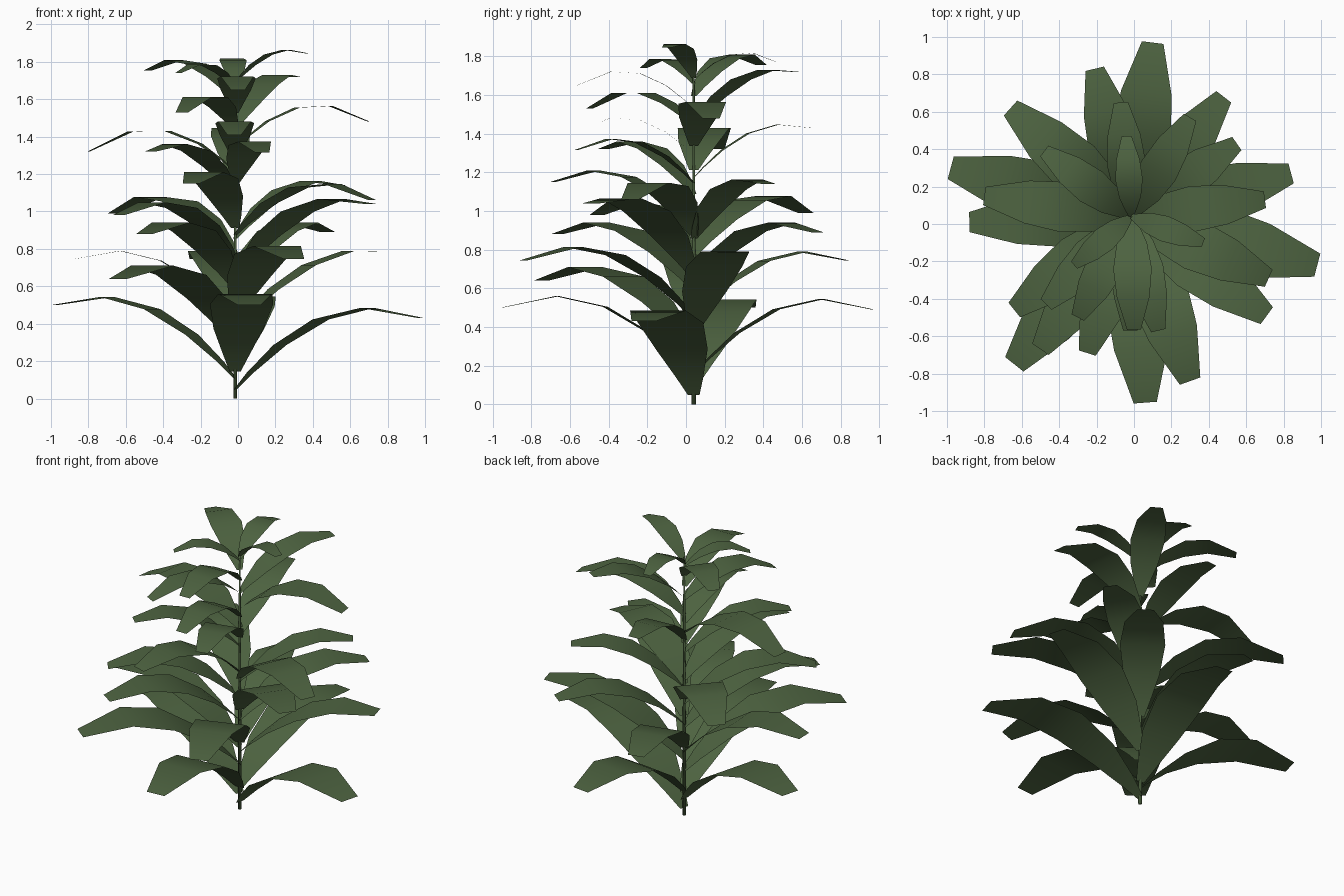
import bpy
import bmesh
from math import sqrt
from mathutils import Vector

if "Cube" in bpy.data.objects:
    bpy.data.objects.remove(bpy.data.objects["Cube"], do_unlink=True)


def make_material(name, colour):
    material = bpy.data.materials.new(name)
    material.use_nodes = True
    material.diffuse_color = colour
    shader = material.node_tree.nodes["Principled BSDF"]
    shader.inputs["Base Color"].default_value = colour
    shader.inputs["Roughness"].default_value = 0.9
    return material


leaf_green = make_material("leaf green", (0.075, 0.125, 0.052, 1))
STEM = Vector((-0.015, 0.04, 0))
STEM_TOP = 1.72

# Shared leaf outline: distance along the leaf, and half width per unit length
OUTLINE = [(0, 0.03), (0.08, 0.07), (0.24, 0.135),
           (0.46, 0.17), (0.71, 0.145), (1, 0.062)]

# Each leaf: tip x, tip y, tip height, crest height
LEAVES = [
    # bottom whorl
    (0.98, -0.22, 0.43, 0.485), (0.10, 0.97, 0.49, 0.545),
    (-0.98, 0.30, 0.50, 0.545), (0.06, -0.955, 0.50, 0.56),
    # lower leaves
    (-0.64, -0.75, 0.64, 0.71), (-0.88, 0.01, 0.745, 0.79),
    (-0.21, 0.83, 0.745, 0.79), (0.30, -0.84, 0.745, 0.815),
    (0.84, 0.27, 0.785, 0.80),
    # middle leaves
    (-0.50, -0.67, 0.88, 0.94), (0.48, 0.68, 0.89, 0.94),
    (-0.64, -0.46, 0.98, 1.05), (-0.66, 0.62, 0.99, 1.08),
    (0.71, -0.49, 1.04, 1.07), (0.72, -0.29, 1.06, 1.15),
    (0.55, 0.43, 1.14, 1.165), (-0.25, -0.69, 1.15, 1.21),
    # upper leaves
    (0.13, -0.57, 1.315, 1.375), (-0.47, -0.43, 1.32, 1.36),
    (-0.80, 0.15, 1.32, 1.44), (-0.02, -0.57, 1.41, 1.485),
    (-0.07, 0.65, 1.43, 1.45), (0.70, 0.13, 1.48, 1.57),
    (-0.30, -0.50, 1.53, 1.62), (0, -0.565, 1.65, 1.725),
    # crown
    (0.30, 0.57, 1.72, 1.735), (-0.32, -0.22, 1.74, 1.79),
    (-0.48, 0.39, 1.755, 1.81), (-0.04, 0.47, 1.77, 1.82),
    (0.37, -0.10, 1.845, 1.865),
]


def finish(bm, name):
    mesh = bpy.data.meshes.new(name)
    bm.to_mesh(mesh)
    bm.free()
    mesh.materials.append(leaf_green)
    for face in mesh.polygons:
        face.use_smooth = True
    obj = bpy.data.objects.new(name, mesh)
    bpy.context.collection.objects.link(obj)
    return obj


def make_leaf(x, y, tip, crest, name):
    """An arched blade; flatter leaves droop more at the tip."""
    reach = Vector((x, y, 0)) - STEM
    length = reach.length
    side = Vector((-reach.y, reach.x, 0)) / length
    climb = length * max(0.12, 0.5 - 2.4 * (crest - tip) / length)
    rise = climb + crest - tip
    slope = 2 * rise + 2 * sqrt(rise * (rise - climb))
    bm = bmesh.new()
    rows = []
    for t, half in OUTLINE:
        height = tip - climb + slope * t + (climb - slope) * t * t
        centre = STEM + reach * t + Vector((0, 0, height))
        rows.append([bm.verts.new(centre + side * half * length * s) for s in (-1, 1)])
    for a, b in zip(rows, rows[1:]):
        bm.faces.new((a[0], b[0], b[1], a[1]))
    bm.normal_update()
    return finish(bm, name)


for number, leaf in enumerate(LEAVES, 1):
    make_leaf(*leaf, f"leaf_{number}")

# Slim tapering stem
bm = bmesh.new()
bmesh.ops.create_cone(bm, cap_ends=True, segments=6, radius1=0.012,
                      radius2=0.005, depth=STEM_TOP)
bmesh.ops.translate(bm, verts=bm.verts, vec=STEM + Vector((0, 0, STEM_TOP / 2)))
finish(bm, "stem")
